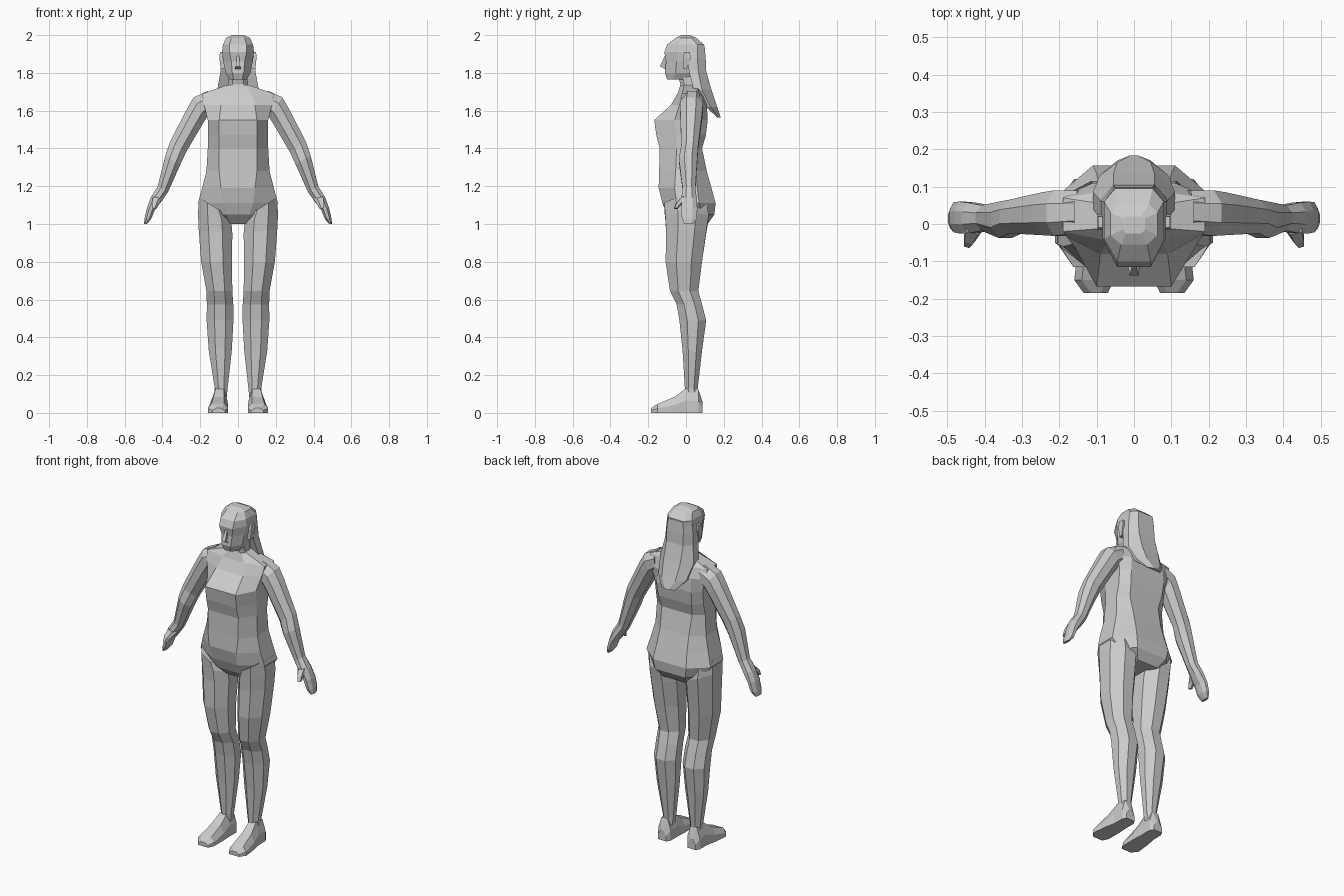
import bpy, bmesh, math


def loft(name, rings, mirror=False):
    """Skin a list of equal-length point rings, with closed ends."""
    bm = bmesh.new()
    vs = [[bm.verts.new(p) for p in r] for r in rings]
    n = len(rings[0])
    for a, b in zip(vs, vs[1:]):
        for i in range(n):
            j = (i + 1) % n
            bm.faces.new((a[i], a[j], b[j], b[i]))
    bm.faces.new(vs[0][::-1])
    bm.faces.new(vs[-1])
    bmesh.ops.recalc_face_normals(bm, faces=bm.faces)
    me = bpy.data.meshes.new(name)
    bm.to_mesh(me)
    bm.free()
    ob = bpy.data.objects.new(name, me)
    bpy.context.collection.objects.link(ob)
    if mirror:
        ob.modifiers.new("mirror", 'MIRROR').use_mirror_merge = False
    return ob


def body_ring(z, xf, yf, xs, ysf, ysb, xb, yb):
    """Symmetric octagon: front panel, side panels, back panel."""
    half = [(xf, yf), (xs, ysf), (xs, ysb), (xb, yb)]
    return [(x, y, z) for x, y in half] + [(-x, y, z) for x, y in half[::-1]]


def limb_ring(xo, zo, xi, zi, y0, y1, n=8):
    """Polygon between an outer and an inner point of the front outline."""
    pts = []
    k = 1 / math.cos(math.pi / n)
    for i in range(n):
        a = 2 * math.pi * (i + 0.5) / n
        c, s = k * math.cos(a) / 2, k * math.sin(a) / 2
        pts.append(((xo + xi) / 2 + c * (xo - xi), (y0 + y1) / 2 + s * (y1 - y0),
                    (zo + zi) / 2 + c * (zo - zi)))
    return pts


# Torso
loft("torso", [body_ring(*r) for r in [
    (1.00, .04, -.05, .06, -.02, .06, .07, .115),
    (1.05, .06, -.10, .17, -.05, .08, .10, .15),
    (1.11, .08, -.125, .212, -.05, .07, .11, .157),
    (1.19, .09, -.145, .19, -.06, .06, .10, .135),
    (1.28, .10, -.142, .167, -.055, .05, .095, .11),
    (1.40, .10, -.14, .16, -.05, .045, .10, .085),
    (1.47, .10, -.157, .158, -.05, .06, .11, .105),
    (1.55, .10, -.168, .16, -.06, .07, .115, .115),
    (1.63, .09, -.08, .18, -.035, .08, .11, .11),
    (1.69, .07, -.045, .19, -.02, .07, .10, .085),
    (1.735, .045, -.03, .06, -.01, .05, .04, .065)]])

# Neck and head
loft("neck", [body_ring(*r) for r in [
    (1.69, .04, -.035, .065, -.01, .05, .035, .065),
    (1.74, .03, -.03, .052, -.01, .04, .03, .06),
    (1.80, .03, -.045, .05, -.02, .04, .03, .06)]])
loft("head", [body_ring(*r) for r in [
    (1.765, .022, -.10, .045, -.07, .00, .03, .03),
    (1.80, .03, -.112, .066, -.055, .03, .04, .06),
    (1.86, .035, -.106, .078, -.05, .04, .05, .085),
    (1.91, .045, -.115, .084, -.04, .05, .055, .10),
    (1.95, .045, -.10, .08, -.04, .06, .05, .095),
    (1.985, .035, -.055, .063, -.03, .03, .04, .055),
    (2.0, .02, -.025, .03, -.015, .015, .02, .02)]])
loft("nose", [[(-.006, -.112, 1.89), (.006, -.112, 1.89), (0, -.095, 1.89)],
              [(-.012, -.138, 1.835), (.012, -.138, 1.835), (0, -.09, 1.835)],
              [(-.016, -.112, 1.82), (.016, -.112, 1.82), (0, -.09, 1.82)]])
loft("ear", [limb_ring(.092, 1.82, .07, 1.82, -.015, .005, 4),
             limb_ring(.098, 1.88, .07, 1.88, -.015, .025, 4),
             limb_ring(.096, 1.91, .07, 1.91, -.01, .02, 4)], mirror=True)

# Long hair falling behind the shoulders
loft("hair", [body_ring(*r) for r in [
    (1.565, .02, .165, .045, .165, .170, .01, .184),
    (1.62, .05, .11, .092, .105, .130, .045, .165),
    (1.71, .05, .06, .11, .04, .085, .055, .135),
    (1.81, .04, .04, .092, .015, .065, .055, .107),
    (1.88, .04, .03, .088, .01, .06, .055, .104),
    (1.945, .04, .03, .08, .01, .06, .05, .098)]])

# Arms with hands
loft("arm", [limb_ring(*r) for r in [
    (.16, 1.705, .13, 1.59, -.025, .09),
    (.235, 1.67, .165, 1.565, -.032, .09),
    (.27, 1.61, .19, 1.525, -.03, .085),
    (.36, 1.435, .275, 1.38, -.025, .065),
    (.385, 1.36, .305, 1.315, -.038, .06),
    (.425, 1.20, .37, 1.17, -.018, .05),
    (.462, 1.14, .405, 1.12, -.025, .057),
    (.482, 1.085, .44, 1.075, -.025, .06),
    (.495, 1.03, .458, 1.03, -.022, .058),
    (.498, 1.0, .482, 1.0, -.01, .04)]], mirror=True)
loft("thumb", [limb_ring(.45, 1.145, .405, 1.135, -.025, .01, 5),
               limb_ring(.455, 1.115, .422, 1.105, -.052, -.02, 5),
               limb_ring(.455, 1.085, .435, 1.08, -.063, -.045, 5)], mirror=True)

# Legs
loft("leg", [limb_ring(*r) for r in [
    (.205, 1.14, .06, 1.05, -.115, .11),
    (.212, 1.06, .035, 1.01, -.11, .12),
    (.208, .97, .03, .95, -.105, .108),
    (.195, .80, .032, .80, -.108, .085),
    (.167, .645, .03, .645, -.085, .065),
    (.165, .575, .025, .575, -.05, .085),
    (.166, .49, .024, .49, -.035, .107),
    (.155, .33, .033, .33, -.018, .085),
    (.123, .13, .055, .13, -.006, .062),
    (.125, .08, .06, .08, -.006, .07)]], mirror=True)

# Feet, skinned from heel to toe
loft("foot", [[(x0, y, 0), (x0, y, h * .5), (x0 + .02, y, h), (x1 - .02, y, h),
               (x1, y, h * .5), (x1, y, 0)] for y, x0, x1, h in [
    (.087, .07, .125, .06), (.065, .056, .137, .125), (.0, .056, .138, .13),
    (-.06, .053, .15, .085), (-.15, .053, .16, .048), (-.185, .07, .135, .025)]],
    mirror=True)
